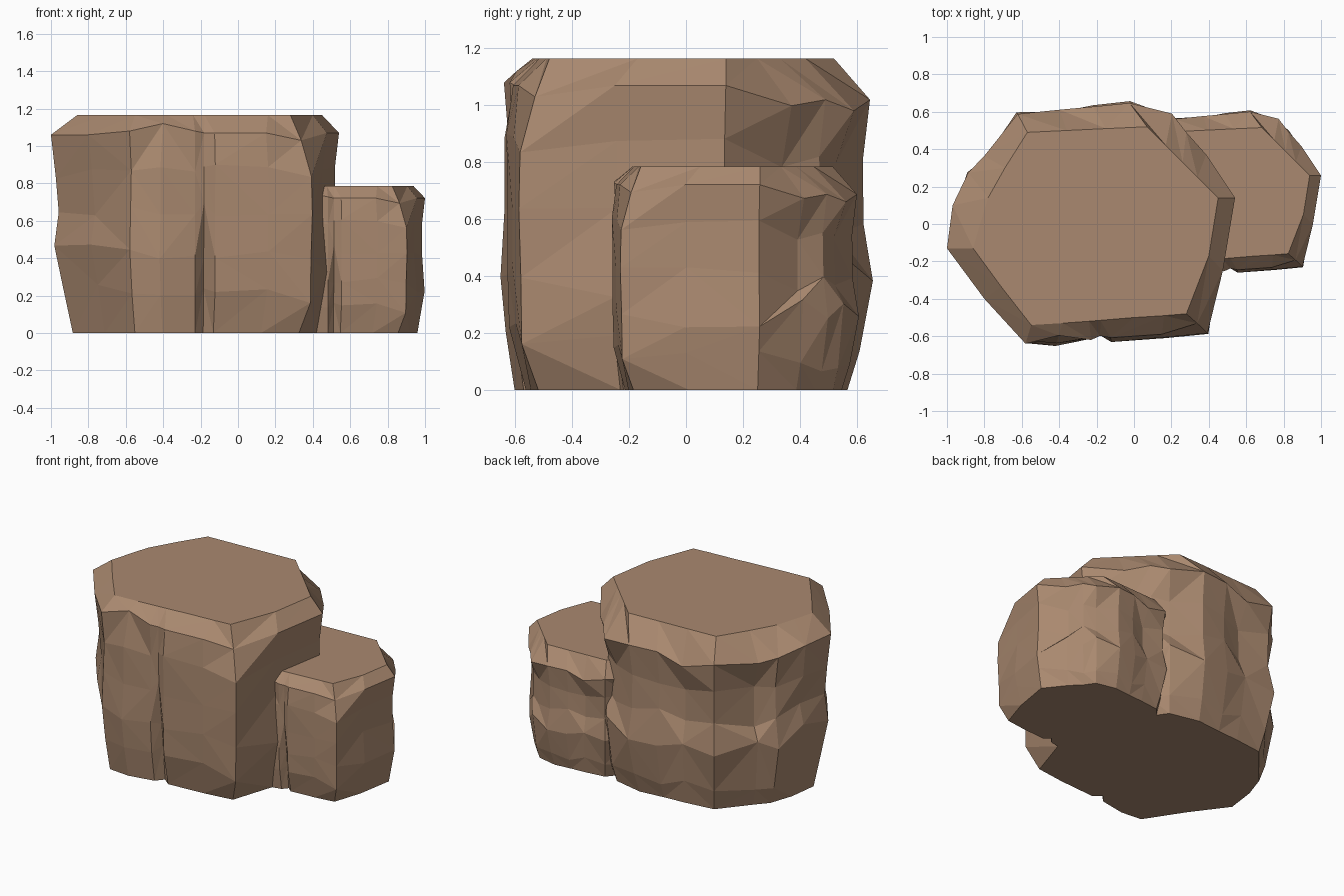
import bpy, bmesh, random
from mathutils import Vector

cube = bpy.data.objects.get("Cube")
if cube:
    bpy.data.objects.remove(cube)
random.seed(4)

stone = bpy.data.materials.new("brown_stone")
stone.use_nodes = True
colour = (0.4, 0.25, 0.16, 1)
stone.diffuse_color = colour
stone.node_tree.nodes["Principled BSDF"].inputs["Base Color"].default_value = colour

CENTRE = Vector((-0.22, 0))
TOP = 1.165

# Wall profiles from bottom to rim: (height, radial scale)
PROFILES = {
    "front": [(0, .92), (.2, .97), (.42, .99), (.65, .98), (.88, .98), (1.08, 1)],
    "notch": [(0, .92), (.2, .97), (.42, .99), (.65, .98), (.88, .97), (1.12, .91)],
    "ledge": [(0, .88), (.21, .97), (.42, .98), (.65, .98), (.88, .98), (1.07, .95)],
    "corner": [(0, .88), (.18, .98), (.4, .99), (.62, .99), (.85, .985), (1.03, .9)],
    "groove": [(0, .85), (.22, .88), (.4, .91), (.7, .97), (.9, .98), (1.07, .98)],
    "left": [(0, .85), (.24, .91), (.49, .98), (.65, .94), (.85, .97), (1.06, 1)],
    "ridge": [(0, .86), (.12, .92), (.38, .99), (.6, .94), (.82, .94), (1.02, .98)],
    "hollow": [(0, .87), (.14, .92), (.45, .96), (.54, .88), (.8, .88), (.98, .98)],
    "right": [(0, .92), (.18, .97), (.35, 1), (.62, .97), (.86, .97), (1.07, 1)],
}

# Columns around the rock: profile, widest point, point on the flat top
COLUMNS = [
    ("corner", (.4, -.59), (.28, -.48)),
    ("ledge", (.17, -.62), (.16, -.49)),
    ("ledge", (-.12, -.64), (0, -.5)),
    ("groove", (-.18, -.61), (-.18, -.515)),
    ("front", (-.23, -.62), (-.24, -.52)),
    ("notch", (-.42, -.655), (-.38, -.53)),
    ("front", (-.58, -.64), (-.55, -.54)),
    ("left", (-.8, -.4), (-.71, -.335)),
    ("left", (-1, -.13), (-.86, -.13)),
    ("left", (-.97, .1), (-.82, .01)),
    ("ridge", (-.9, .28), (-.78, .14)),
    ("hollow", (-.81, .37), (-.69, .3)),
    ("ridge", (-.63, .6), (-.57, .49)),
    ("hollow", (-.4, .62), (-.36, .5)),
    ("ridge", (-.22, .64), (-.15, .51)),
    ("ridge", (-.02, .66), (.07, .52)),
    ("hollow", (.21, .6), (.17, .42)),
    ("ridge", (.29, .5), (.26, .33)),
    ("hollow", (.4, .38), (.34, .25)),
    ("right", (.54, .14), (.45, .14)),
    ("right", (.475, -.25), (.4, -.17)),
]


def build_rock_mesh():
    bm = bmesh.new()
    columns = []
    for kind, widest, top in COLUMNS:
        column = []
        for z, scale in PROFILES[kind]:
            wobble = .007 if 0 < z < 1 else 0
            p = CENTRE + (Vector(widest) - CENTRE) * (scale + random.uniform(-wobble, wobble))
            height = z + random.uniform(-4, 4) * wobble
            column.append(bm.verts.new((p.x, p.y, height)))
        column.append(bm.verts.new((*top, TOP)))
        columns.append(column)

    # Faceted walls, with irregular diagonals
    for i, b in enumerate(columns):
        a = columns[i - 1]
        for k in range(len(a) - 1):
            quad = [a[k], a[k + 1], b[k + 1], b[k]]
            turn = random.choice((0, 1))
            q = quad[turn:] + quad[:turn]
            bm.faces.new((q[0], q[1], q[2]))
            bm.faces.new((q[0], q[2], q[3]))

    # Flat top and underside
    bm.faces.new([c[-1] for c in columns])
    bm.faces.new([c[0] for c in columns])
    bmesh.ops.recalc_face_normals(bm, faces=bm.faces)
    mesh = bpy.data.meshes.new("rock")
    bm.to_mesh(mesh)
    bm.free()
    mesh.materials.append(stone)
    return mesh


# Large rock and a smaller copy set against its side
rock_mesh = build_rock_mesh()
for name, location, size in (("large_rock", (0, 0, 0), 1),
                             ("small_rock", (.636, .165, 0), .674)):
    rock = bpy.data.objects.new(name, rock_mesh)
    rock.location = location
    rock.scale = (size, size, size)
    bpy.context.collection.objects.link(rock)
